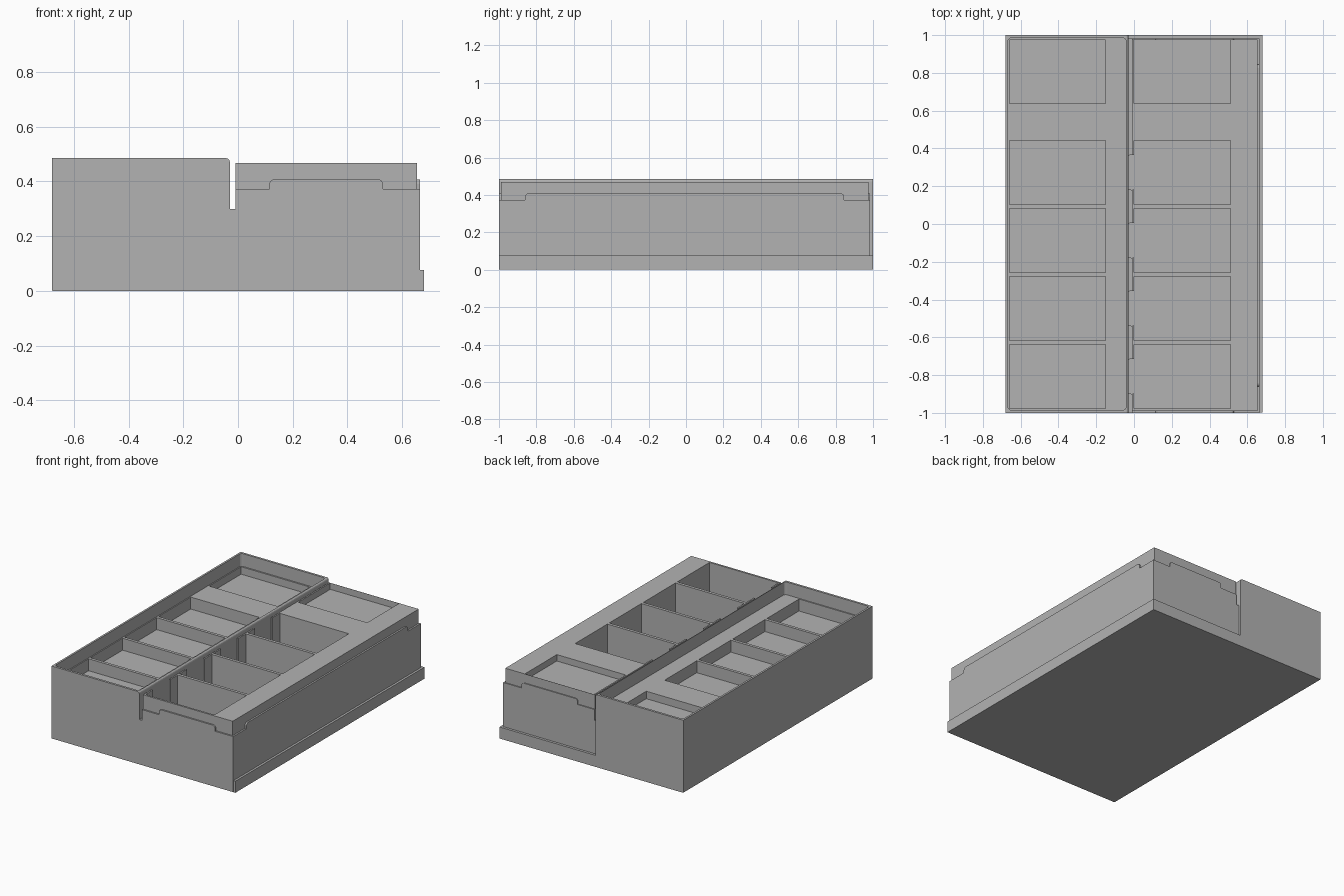
import bpy, bmesh, math

old = bpy.data.objects.get("Cube")
if old:
    bpy.data.objects.remove(old, do_unlink=True)

grey = bpy.data.materials.new("warm_grey")
grey.use_nodes = True
COLOUR = (0.45, 0.45, 0.45, 1)
grey.diffuse_color = COLOUR
grey.node_tree.nodes["Principled BSDF"].inputs["Base Color"].default_value = COLOUR


def finish(name, bm):
    bmesh.ops.recalc_face_normals(bm, faces=bm.faces)
    me = bpy.data.meshes.new(name)
    bm.to_mesh(me)
    bm.free()
    me.materials.append(grey)
    ob = bpy.data.objects.new(name, me)
    bpy.context.collection.objects.link(ob)
    return ob


def box(name, x, y, z, corner=0):
    """Box from ranges, with optional rounded upright edges."""
    bm = bmesh.new()
    bmesh.ops.create_cube(bm, size=1)
    for v in bm.verts:
        v.co = [(r[0] + r[1]) / 2 + c * (r[1] - r[0]) for c, r in zip(v.co, (x, y, z))]
    if corner:
        edges = [e for e in bm.edges if abs(e.verts[0].co.z - e.verts[1].co.z) > 0.01]
        bmesh.ops.bevel(bm, geom=edges, offset=corner, segments=4, profile=0.5, affect='EDGES')
    return finish(name, bm)


def cylinder(name, x, y, z, radius):
    bm = bmesh.new()
    bmesh.ops.create_cone(bm, cap_ends=True, segments=40, radius1=radius,
                          radius2=radius, depth=z[1] - z[0])
    bmesh.ops.translate(bm, verts=bm.verts, vec=(x, y, (z[0] + z[1]) / 2))
    return finish(name, bm)


def cut(target, cutters):
    for c in cutters:
        mod = target.modifiers.new("cut", 'BOOLEAN')
        mod.operation = 'DIFFERENCE'
        mod.solver = 'EXACT'
        mod.object = c
    bpy.context.view_layer.update()
    graph = bpy.context.evaluated_depsgraph_get()
    me = bpy.data.meshes.new_from_object(target.evaluated_get(graph))
    target.modifiers.clear()
    target.data = me


def discard(cutters):
    for c in cutters:
        bpy.data.objects.remove(c, do_unlink=True)


def tab(name, a, b, axis, near, far):
    """Thin raised tab with softened shoulders, along x (axis 0) or y (axis 1)."""
    low, high, r = 0.36, 0.408, 0.018
    outline = [(a, low), (b, low)]
    for centre, start in ((b - r, 0), (a + r, 90)):
        for i in range(5):
            t = math.radians(start + i * 22.5)
            outline.append((centre + r * math.cos(t), high - r + r * math.sin(t)))
    bm = bmesh.new()
    pts = [(u, near, w) if axis == 0 else (near, u, w) for u, w in outline]
    face = bm.faces.new([bm.verts.new(p) for p in pts])
    out = bmesh.ops.extrude_face_region(bm, geom=[face])
    move = (0, far - near, 0) if axis == 0 else (far - near, 0, 0)
    bmesh.ops.translate(bm, vec=move, verts=[g for g in out["geom"] if isinstance(g, bmesh.types.BMVert)])
    finish(name, bm)


# Four card bays and one tray bay, shared by both halves
bays = [(-0.977 + i * 0.36, -0.637 + i * 0.36) for i in range(4)]
tray = (0.637, 0.975)

# Base slab
box("base", (-0.679, 0.68), (-0.999, 1), (0, 0.077))

# Tall half: thin-walled bin with a lower deck and shallow bays
tall_bin = box("tall_bin", (-0.68, -0.03), (-1, 1), (0.001, 0.485))
bm = bmesh.new()
bm.from_mesh(tall_bin.data)
edge = [e for e in bm.edges if all(v.co.z > 0.4 and v.co.x > -0.1 for v in e.verts)]
bmesh.ops.bevel(bm, geom=edge, offset=0.012, segments=3, profile=0.5, affect='EDGES')
bm.to_mesh(tall_bin.data)
bm.free()
cutters = [box("cavity", (-0.667, -0.042), (-0.985, 0.985), (0.40, 0.6), 0.018)]
cutters += [box("bay_cut", (-0.66, -0.152), b, (0.32, 0.5)) for b in bays]
cutters.append(box("tray_cut", (-0.66, -0.152), tray, (0.35, 0.5)))
cut(tall_bin, cutters)
discard(cutters)

# Low half: body and cap insert, with deep bays and finger notches
body = box("low_body", (-0.031, 0.665), (-1, 0.983), (0.002, 0.372))
insert = box("cap_insert", (-0.01, 0.654), (-0.99, 0.976), (0.365, 0.468))
cutters = [box("bay_cut", (0, 0.51), b, (0.08, 0.6)) for b in bays]
cutters += [cylinder("notch_cut", -0.012, sum(b) / 2, (0.05, 0.6), 0.092) for b in bays]
tray_cut = box("tray_cut", (0, 0.51), tray, (0.425, 0.6))
gap = box("gap_cut", (-0.05, -0.01), (-1.1, 1.1), (0.3, 0.6))
cut(body, cutters + [gap])
cut(insert, cutters + [tray_cut])
discard(cutters + [tray_cut, gap])

# Raised tabs on the outer walls of the low half
tab("front_tab", 0.115, 0.53, 0, -1, -0.988)
tab("back_tab", 0.115, 0.53, 0, 0.983, 0.974)
tab("side_tab", -0.86, 0.845, 1, 0.665, 0.652)
